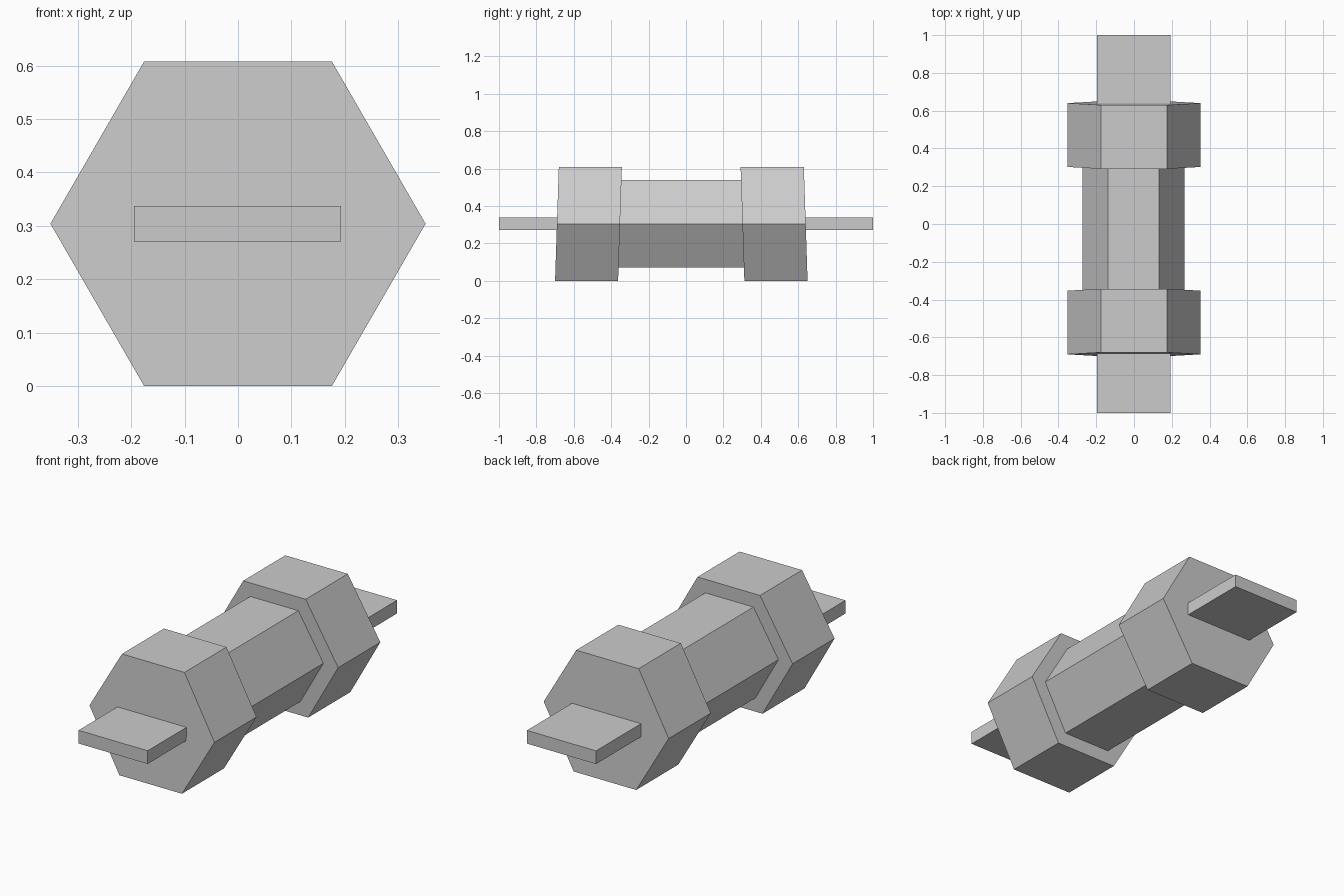
import bpy, bmesh
from math import cos, sin, radians

if "Cube" in bpy.data.objects:
    bpy.data.objects.remove(bpy.data.objects["Cube"])

MID = 0.304  # height of the common axis


def hex_bar(name, radius, y0, y1, lean=0.0, x=0.0):
    """Hexagonal bar along y; its end faces lean along y with height."""
    bm = bmesh.new()
    rings = []
    for y in (y0, y1):
        ring = []
        for i in range(6):
            a = radians(60 * i)
            dz = radius * sin(a)
            ring.append(bm.verts.new((x + radius * cos(a), y + lean * dz, MID + dz)))
        rings.append(ring)
    for ring in rings:
        bm.faces.new(ring)
    for i in range(6):
        j = (i + 1) % 6
        bm.faces.new((rings[0][i], rings[0][j], rings[1][j], rings[1][i]))
    bmesh.ops.recalc_face_normals(bm, faces=bm.faces)
    mesh = bpy.data.meshes.new(name)
    bm.to_mesh(mesh)
    bm.free()
    obj = bpy.data.objects.new(name, mesh)
    bpy.context.collection.objects.link(obj)
    return obj


# Two thick end collars, slightly leaning towards the middle
hex_bar("front_collar", 0.351, -0.69, -0.353, lean=0.033)
hex_bar("back_collar", 0.351, 0.302, 0.64, lean=-0.033)

# Narrower centre barrel, ending inside the collars
hex_bar("barrel", 0.27, -0.40, 0.35, x=-0.002)

# Flat blade running through the whole part
bpy.ops.mesh.primitive_cube_add(size=1, location=(-0.001, 0, MID))
blade = bpy.context.object
blade.name = "blade"
blade.scale = (0.388, 2.0, 0.067)
